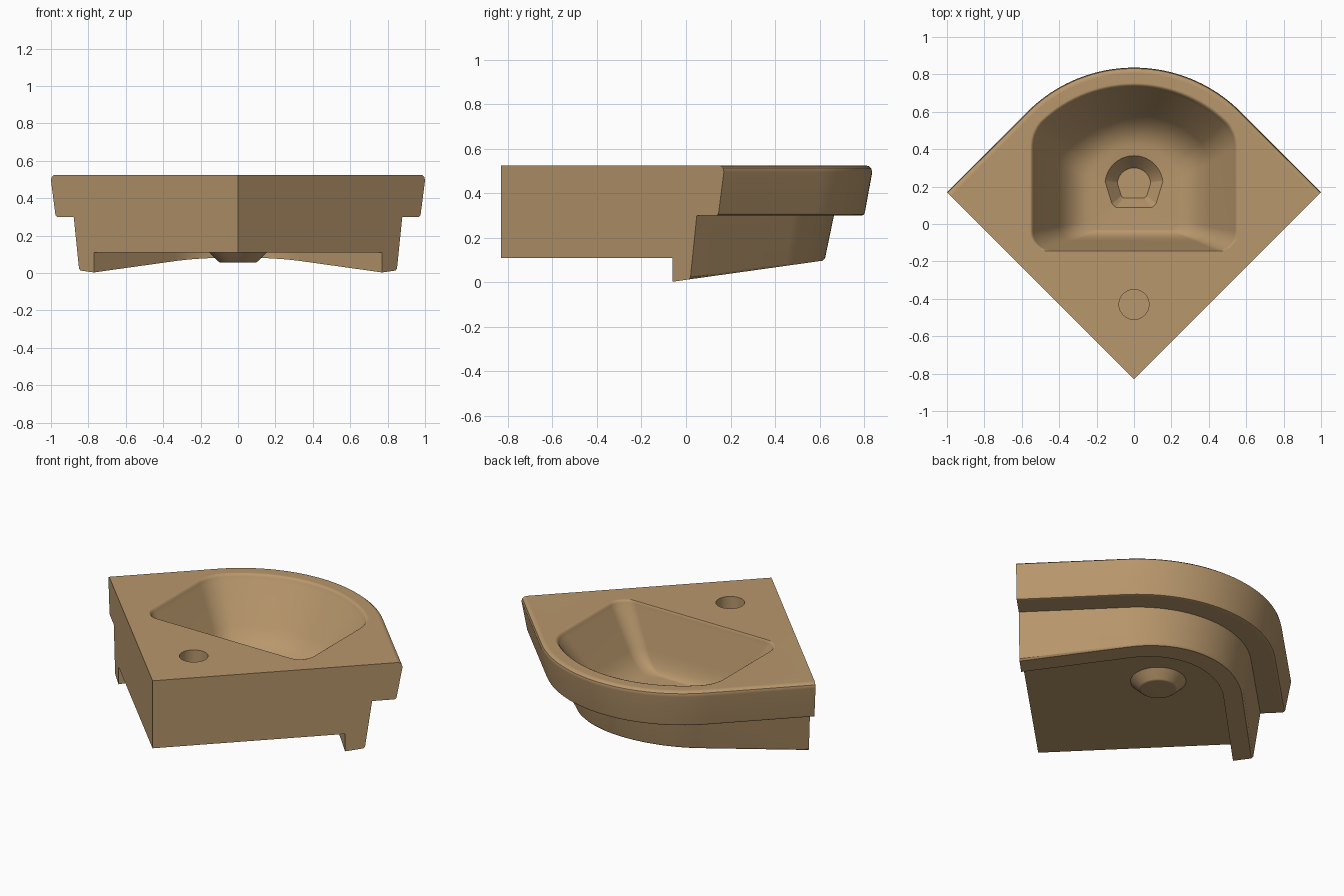
import bpy
import bmesh
import math

if "Cube" in bpy.data.objects:
    bpy.data.objects.remove(bpy.data.objects["Cube"], do_unlink=True)

TOP = 0.525
UNDERSIDE = 0.11
CORNER_Y = -0.83
CENTRE_Y = 0.03          # centre of the rounded front edge
RADIUS = 0.806
DRAIN_Y = 0.21

clay = bpy.data.materials.new("tan clay")
clay.use_nodes = True
TAN = (0.48, 0.31, 0.15, 1)
clay.diffuse_color = TAN
clay.node_tree.nodes["Principled BSDF"].inputs["Base Color"].default_value = TAN


def make_object(name, bm):
    bmesh.ops.recalc_face_normals(bm, faces=bm.faces)
    mesh = bpy.data.meshes.new(name)
    bm.to_mesh(mesh)
    bm.free()
    mesh.materials.append(clay)
    obj = bpy.data.objects.new(name, mesh)
    bpy.context.collection.objects.link(obj)
    return obj


def bridge(bm, a, b, closed):
    n = len(a)
    for i in range(n if closed else n - 1):
        j = (i + 1) % n
        bm.faces.new((a[i], a[j], b[j], b[i]))


def loft(name, rings):
    """Closed solid through rings of equal length."""
    bm = bmesh.new()
    loops = [[bm.verts.new(p) for p in ring] for ring in rings]
    for a, b in zip(loops, loops[1:]):
        bridge(bm, a, b, True)
    bm.faces.new(loops[0])
    bm.faces.new(loops[-1])
    return make_object(name, bm)


def circle(r, y, z, n=48):
    return [(r * math.cos(2 * math.pi * i / n), y + r * math.sin(2 * math.pi * i / n), z)
            for i in range(n)]


def strip(offset, height):
    """Free edge of the basin, inset by offset; height may depend on y."""
    d = offset / math.sqrt(2)
    r = RADIUS - offset
    pts = [(1 - d, 0.17 - d)]
    for i in range(41):
        a = math.radians(45 + 90 * i / 40)
        pts.append((r * math.cos(a), CENTRE_Y + r * math.sin(a)))
    pts.append((d - 1, 0.17 - d))
    return [(x, y, height(y)) for x, y in pts]


def level(z):
    return lambda y: z


def slope(lift):
    return lambda y: 0.14 * (y + 0.06) + lift


# Body: stepped rim, skirt with slanted lower edge, two flat wall sides
profile = [(0.03, level(TOP)), (0.016, level(0.522)), (0.005, level(0.513)),
           (0, level(0.495)), (0.033, level(0.315)), (0.037, level(0.305)),
           (0.047, level(0.3)), (0.172, level(0.3)), (0.212, slope(0.012)),
           (0.222, slope(0.003)), (0.325, slope(0.003)), (0.325, level(UNDERSIDE))]
bm = bmesh.new()
strips = [[bm.verts.new(p) for p in strip(*row)] for row in profile]
for a, b in zip(strips, strips[1:]):
    bridge(bm, a, b, False)
corner_top = bm.verts.new((0, CORNER_Y, TOP))
corner_low = bm.verts.new((0, CORNER_Y, UNDERSIDE))
bm.faces.new(strips[0] + [corner_top])
bm.faces.new(strips[-1] + [corner_low])
for end in (0, -1):
    bm.faces.new([s[end] for s in strips] + [corner_low, corner_top])
body = make_object("corner_basin", bm)

# Drain boss under the bowl
boss = loft("drain_boss", [circle(0.155, DRAIN_Y, 0.14), circle(0.155, DRAIN_Y, UNDERSIDE),
                           circle(0.107, DRAIN_Y, 0.063), circle(0.095, DRAIN_Y, 0.055)])

# Bowl opening: rounded wall-side corners, straight sides, arched free side
HALF, FRONT, FILLET, ARCH = 0.54, -0.14, 0.1, 0.706
half = []
for i in range(9):
    a = math.radians(-90 + 90 * i / 8)
    half.append((HALF - FILLET + FILLET * math.cos(a), FRONT + FILLET + FILLET * math.sin(a)))
start = math.radians(46)
ax, ay = ARCH * math.cos(start), CENTRE_Y + ARCH * math.sin(start)
for i in range(7):
    t = i / 6
    half.append(((1 - t * t) * HALF + t * t * ax,
                 (1 - t) ** 2 * 0.4 + 2 * t * (1 - t) * 0.48 + t * t * ay))
for i in range(1, 15):
    a = start + (math.pi / 2 - start) * i / 15
    half.append((ARCH * math.cos(a), CENTRE_Y + ARCH * math.sin(a)))
opening = half + [(0, CENTRE_Y + ARCH)] + [(-x, y) for x, y in reversed(half)]


def bowl_ring(s, z):
    """Blend from the opening (s = 0) to the floor outline (s = 1)."""
    return [(x * (1 - 0.58 * s), y + s * (-0.03 + 0.49 * (y - FRONT) - y), z)
            for x, y in opening]


def drain_ring(r, z):
    ring = []
    for x, y, _ in bowl_ring(1, z):
        a = math.atan2(y - DRAIN_Y, x)
        ring.append((r * math.cos(a), DRAIN_Y + r * math.sin(a), z))
    return ring


rings = [bowl_ring(-0.05, 0.6), bowl_ring(-0.05, TOP), bowl_ring(-0.02, 0.521),
         bowl_ring(0.005, 0.51), bowl_ring(0.03, 0.49)]
for i in range(11):
    t = i / 10
    s = (1 - t) ** 2 * 0.45 + 2 * t * (1 - t) * 0.675 + t * t
    z = (1 - t) ** 2 * 0.28 + 2 * t * (1 - t) * 0.17 + t * t * 0.165
    rings.append(bowl_ring(s, z))
rings += [drain_ring(0.155, 0.16), drain_ring(0.09, 0.085)]
bowl = loft("bowl_cutter", rings)

# Blind tap hole
tap = loft("tap_hole_cutter", [circle(0.08, -0.43, 0.6), circle(0.08, -0.43, 0.37)])

# Combine the parts into one solid
bpy.context.view_layer.objects.active = body
for tool, operation in ((boss, "UNION"), (bowl, "DIFFERENCE"), (tap, "DIFFERENCE")):
    tool.hide_render = True
    mod = body.modifiers.new(tool.name, "BOOLEAN")
    mod.operation = operation
    mod.solver = "EXACT"
    mod.object = tool
    bpy.ops.object.modifier_apply(modifier=mod.name)
    bpy.data.objects.remove(tool, do_unlink=True)

# Smooth shading with crisp edges and flat large faces
bpy.ops.object.select_all(action="DESELECT")
body.select_set(True)
bpy.ops.object.shade_smooth_by_angle(angle=math.radians(35))
weighted = body.modifiers.new("weighted normals", "WEIGHTED_NORMAL")
weighted.keep_sharp = True
